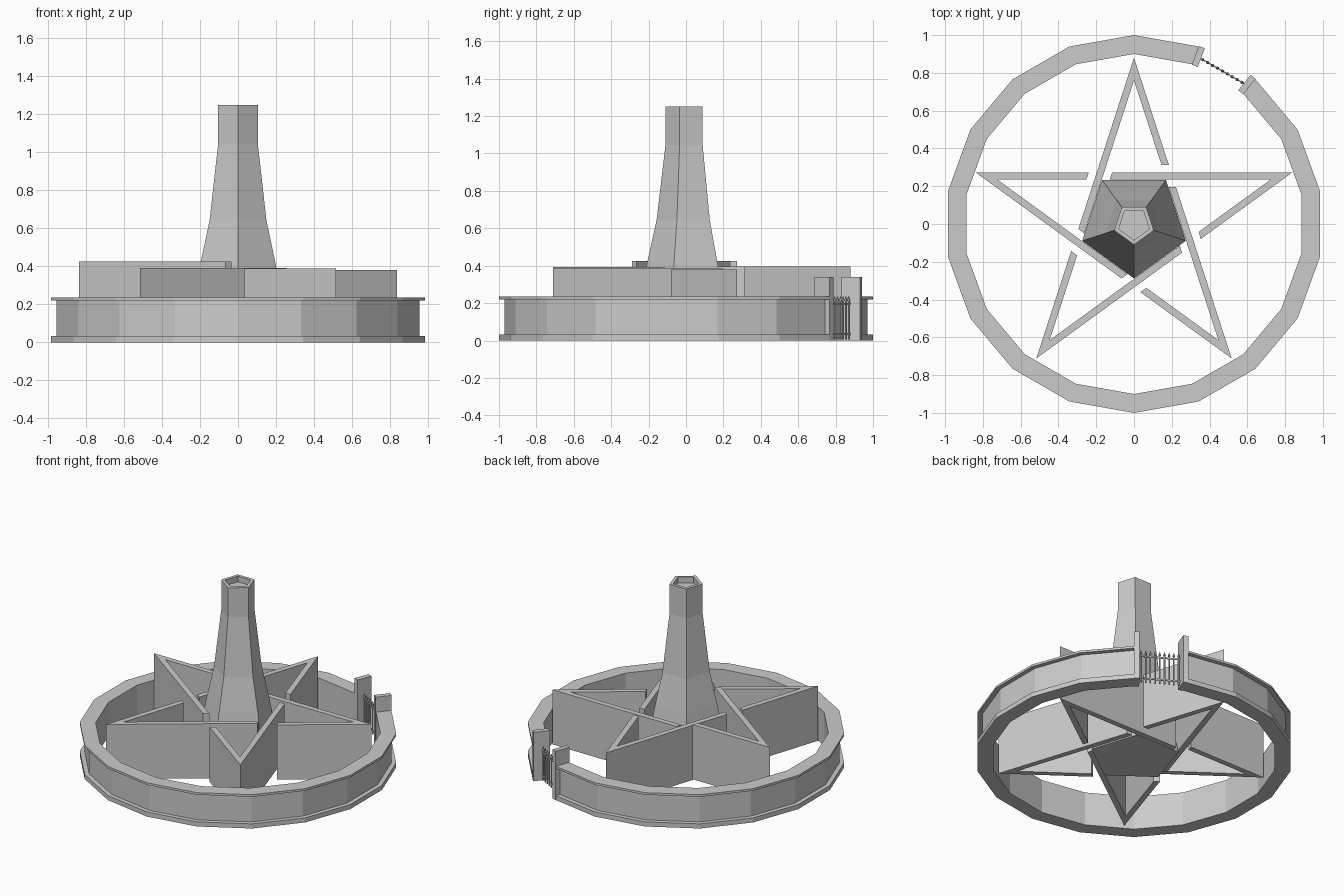
import bpy, bmesh, math
from mathutils import Vector, Matrix

if "Cube" in bpy.data.objects:
    bpy.data.objects.remove(bpy.data.objects["Cube"])


def finish(bm, name):
    bmesh.ops.recalc_face_normals(bm, faces=bm.faces)
    me = bpy.data.meshes.new(name)
    bm.to_mesh(me)
    bm.free()
    ob = bpy.data.objects.new(name, me)
    bpy.context.collection.objects.link(ob)
    return ob


def polar(r, deg, z=0.0):
    a = math.radians(deg)
    return Vector((r * math.cos(a), r * math.sin(a), z))


def loft(bm, loops, cyclic):
    """Bridge equal-length closed loops; cap the ends unless cyclic is False."""
    rows = [[bm.verts.new(p) for p in loop] for loop in loops]
    n = len(rows[0])
    for a, b in zip(rows, rows[1:]):
        for i in range(n):
            j = (i + 1) % n
            bm.faces.new((a[i], a[j], b[j], b[i]))
    if cyclic:
        bm.faces.new(rows[0])
        bm.faces.new(rows[-1])


def box(bm, centre, size, deg):
    m = Matrix.Translation(centre) @ Matrix.Rotation(math.radians(deg), 4, 'Z') @ Matrix.Diagonal((*size, 1))
    bmesh.ops.create_cube(bm, size=1, matrix=m)


# Outer wall: flanged profile swept round 17 of 18 sides
profile = [(0.9, 0), (1, 0), (1, 0.032), (0.97, 0.032),
           (0.97, 0.22), (1, 0.22), (1, 0.235), (0.9, 0.235)]
bm = bmesh.new()
loft(bm, [[polar(r, 70 + 20 * i, z) for r, z in profile] for i in range(18)], True)
finish(bm, "outer_wall")

# Gate posts at both ends of the wall
for name, ang in (("gate_post_left", 69), ("gate_post_right", 51)):
    bm = bmesh.new()
    box(bm, polar(0.95, ang, 0.17), (0.105, 0.034, 0.34), ang)
    finish(bm, name)

# Gate: pointed bars on two rails
bm = bmesh.new()
p0, p1 = polar(0.945, 68.2), polar(0.945, 51.8)
span = p1 - p0
heading = math.degrees(math.atan2(span.y, span.x))
for z in (0.035, 0.195):
    box(bm, (p0 + p1) / 2 + Vector((0, 0, z)), (span.length, 0.007, 0.009), heading)
count = 9
for i in range(count):
    p = p0 + span * ((i + 0.5) / count)
    for r1, r2, lo, hi in ((0.005, 0.005, 0.005, 0.215), (0.009, 0.0, 0.212, 0.24)):
        bmesh.ops.create_cone(bm, cap_ends=True, segments=6, radius1=r1, radius2=r2, depth=hi - lo,
                              matrix=Matrix.Translation(p + Vector((0, 0, (lo + hi) / 2))))
finish(bm, "gate")

# Star: five interlaced V walls, each with a long and a short arm
R, T, GAP = 0.88, 0.037, 0.04
s18, s72 = math.sin(math.radians(18)), math.sin(math.radians(72))
y_out = R * s18
y_in = y_out - T
cross = -(R - y_out) * math.tan(math.radians(18))
slant = T / math.tan(math.radians(72))
x_long = cross + (T + GAP) / s72
x_short = cross - GAP / s72
turn = Matrix.Rotation(math.radians(-144), 3, 'Z')
outline = [polar(R, 18), Vector((x_long, y_out, 0)), Vector((x_long - slant, y_in, 0)),
           polar(R - T / s18, 18),
           turn @ Vector((x_short - slant, y_in, 0)), turn @ Vector((x_short, y_out, 0))]
tops = {"right": 0.38, "back": 0.397, "left": 0.426, "front_left": 0.392, "front_right": 0.388}
for i, (side, top) in enumerate(tops.items()):
    rot = Matrix.Rotation(math.radians(72 * i), 3, 'Z')
    bm = bmesh.new()
    loft(bm, [[rot @ p + Vector((0, 0, z)) for p in outline] for z in (top - 0.38, top)], True)
    finish(bm, "star_wall_" + side)

# Tower: five-sided tapering shaft with a recessed top
levels = [(0.288, 0), (0.207, 0.42), (0.157, 0.645), (0.11, 1.045), (0.11, 1.25),
          (0.085, 1.25), (0.085, 1.21)]
bm = bmesh.new()
loft(bm, [[polar(r, -90 + 72 * k, z) for k in range(5)] for r, z in levels], True)
finish(bm, "tower")
